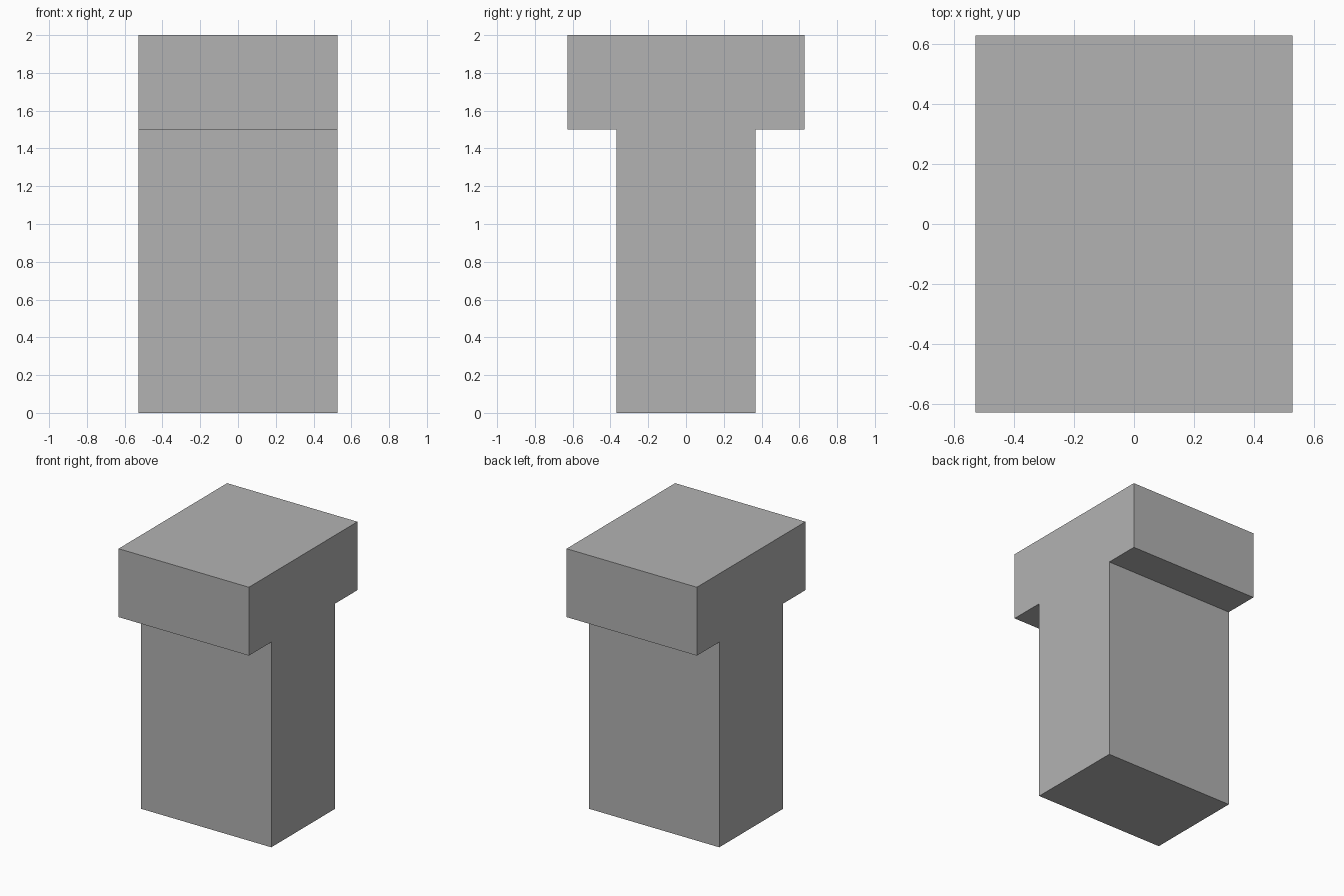
import bpy
import bmesh

cube = bpy.data.objects.get("Cube")
if cube:
    bpy.data.objects.remove(cube, do_unlink=True)

# Plain grey material
grey = bpy.data.materials.new("plain_grey")
grey.use_nodes = True
colour = (0.448, 0.448, 0.448, 1)
grey.diffuse_color = colour
grey.node_tree.nodes["Principled BSDF"].inputs["Base Color"].default_value = colour

# T-shaped side profile, mirrored across the middle
half_width = 0.527
stem, head = 0.368, 0.627
shoulder, top = 1.5, 2.0
half = [(stem, 0), (stem, shoulder), (head, shoulder), (head, top)]
profile = half + [(-y, z) for y, z in reversed(half)]

# Extrude the profile from right to left
bm = bmesh.new()
face = bm.faces.new([bm.verts.new((-half_width, y, z)) for y, z in profile])
result = bmesh.ops.extrude_face_region(bm, geom=[face], use_keep_orig=True)
moved = [v for v in result["geom"] if isinstance(v, bmesh.types.BMVert)]
bmesh.ops.translate(bm, verts=moved, vec=(2 * half_width, 0, 0))
bmesh.ops.recalc_face_normals(bm, faces=bm.faces)

mesh = bpy.data.meshes.new("t_block")
bm.to_mesh(mesh)
bm.free()
mesh.materials.append(grey)
block = bpy.data.objects.new("t_block", mesh)
bpy.context.collection.objects.link(block)
